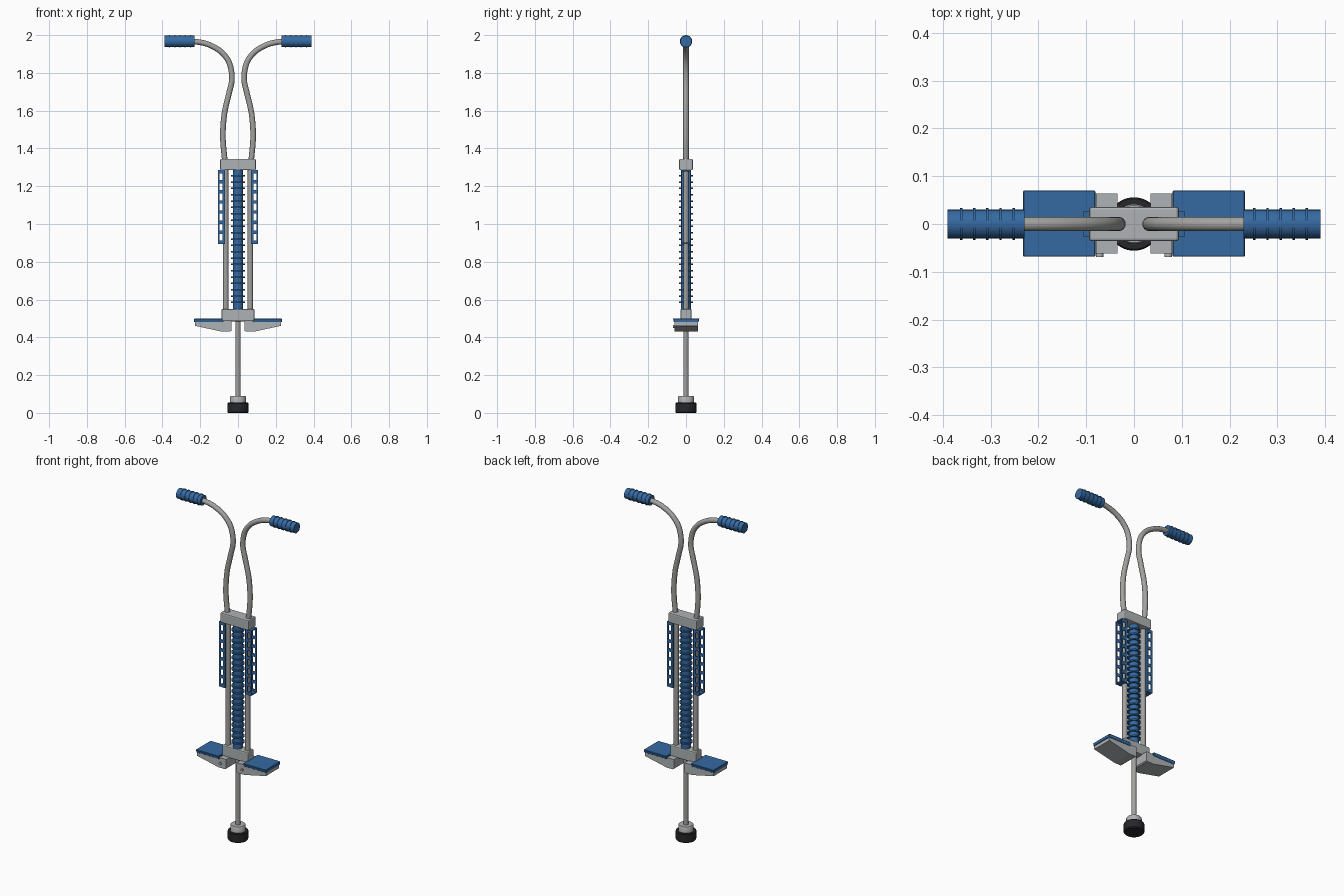
import bpy, bmesh, math
from mathutils import Vector, Matrix

if "Cube" in bpy.data.objects:
    bpy.data.objects.remove(bpy.data.objects["Cube"])


def material(name, rgb):
    m = bpy.data.materials.new(name)
    m.diffuse_color = (*rgb, 1)
    m.use_nodes = True
    m.node_tree.nodes["Principled BSDF"].inputs["Base Color"].default_value = m.diffuse_color
    return m


BLUE = material("blue plastic", (0.036, 0.143, 0.36))
GREY = material("light grey", (0.43, 0.45, 0.46))
STEEL = material("steel tube", (0.36, 0.36, 0.35))
BLACK = material("black rubber", (0.02, 0.02, 0.024))


def finish(name, bm, mat, smooth=False):
    bmesh.ops.recalc_face_normals(bm, faces=bm.faces)
    me = bpy.data.meshes.new(name)
    bm.to_mesh(me)
    bm.free()
    ob = bpy.data.objects.new(name, me)
    bpy.context.collection.objects.link(ob)
    me.materials.append(mat)
    if smooth:
        bpy.ops.object.select_all(action='DESELECT')
        ob.select_set(True)
        bpy.context.view_layer.objects.active = ob
        bpy.ops.object.shade_smooth_by_angle(angle=math.radians(35))
    return ob


def add_box(bm, lo, hi):
    lo, hi = Vector(lo), Vector(hi)
    size = hi - lo
    mat = Matrix.Translation((lo + hi) / 2) @ Matrix.Diagonal((*size, 1))
    return bmesh.ops.create_cube(bm, size=1, matrix=mat)['verts']


def bevel(ob, width, segments=2):
    b = ob.modifiers.new("bevel", 'BEVEL')
    b.width, b.segments = width, segments


def lathe(name, profile, mat, axis='Z', origin=(0, 0, 0), sign=1, sides=28):
    """Revolve (radius, height) points around the chosen axis."""
    bm = bmesh.new()
    rings = []
    for r, h in profile:
        ring = []
        for i in range(sides):
            a = 2 * math.pi * i / sides
            u, v = r * math.cos(a), r * math.sin(a)
            p = {'Z': (u, v, h), 'X': (h * sign, u, v), 'Y': (u, h * sign, v)}[axis]
            ring.append(bm.verts.new(Vector(p) + Vector(origin)))
        rings.append(ring)
    for a, b in zip(rings, rings[1:]):
        for i in range(sides):
            j = (i + 1) % sides
            bm.faces.new((a[i], a[j], b[j], b[i]))
    bm.faces.new(rings[0])
    bm.faces.new(rings[-1])
    return finish(name, bm, mat, True)


def ridged(start, end, r, ridge_r, centres, half):
    """Profile of a rod with raised rings."""
    pts = [(r, start)]
    for c in centres:
        pts += [(r, c - half), (ridge_r, c - half), (ridge_r, c + half), (r, c + half)]
    return pts + [(r, end)]


def tube(name, points, radius, mat):
    """Smooth path swept in the xz plane with a round section."""
    P = [Vector((x, 0, z)) for x, z in points]
    P = [2 * P[0] - P[1]] + P + [2 * P[-1] - P[-2]]
    path = []
    for i in range(1, len(P) - 2):
        a, b, c, d = P[i - 1:i + 3]
        for k in range(6):
            t = k / 6
            path.append(0.5 * (2 * b + (c - a) * t + (2 * a - 5 * b + 4 * c - d) * t ** 2
                               + (3 * b - a - 3 * c + d) * t ** 3))
    path.append(P[-2])
    bm = bmesh.new()
    n, rings = 16, []
    for i, p in enumerate(path):
        t = (path[min(i + 1, len(path) - 1)] - path[max(i - 1, 0)]).normalized()
        side = t.cross(Vector((0, 1, 0)))
        rings.append([bm.verts.new(p + radius * (side * math.cos(2 * math.pi * k / n)
                      + Vector((0, 1, 0)) * math.sin(2 * math.pi * k / n))) for k in range(n)])
    for a, b in zip(rings, rings[1:]):
        for k in range(n):
            bm.faces.new((a[k], a[(k + 1) % n], b[(k + 1) % n], b[k]))
    bm.faces.new(rings[0])
    bm.faces.new(rings[-1])
    return finish(name, bm, mat, True)


# Rubber foot, collar and sliding shaft
lathe("rubber_foot", [(0.052, 0), (0.056, 0.005), (0.056, 0.05), (0.053, 0.054)], BLACK)
lathe("foot_collar", [(0.042, 0.05), (0.042, 0.085), (0.039, 0.09)], GREY)
lathe("shaft", [(0.0135, 0.08), (0.0135, 0.52)], STEEL, sides=20)

# Ribbed sleeve over the spring
ribs = [0.585 + i * 0.67 / 20 for i in range(21)]
lathe("ribbed_sleeve", ridged(0.54, 1.295, 0.027, 0.036, ribs, 0.004), BLUE)

# Top and bottom brackets
for name, x, y, z0, z1 in (("top_bracket", 0.094, 0.036, 1.285, 1.345),
                           ("bottom_bracket", 0.087, 0.029, 0.485, 0.55)):
    bm = bmesh.new()
    add_box(bm, (-x, -y, z0), (x, y, z1))
    bevel(finish(name, bm, GREY), 0.006)

for s, side in ((-1, "left"), (1, "right")):
    # Frame tube, curved handlebar and grip
    lathe("frame_tube_" + side, [(0.0145, 0.53), (0.0145, 1.30)], STEEL,
          origin=(s * 0.065, 0, 0), sides=20)
    bar = [(0.068, 1.32), (0.078, 1.42), (0.08, 1.49), (0.071, 1.59), (0.048, 1.69),
           (0.032, 1.77), (0.045, 1.85), (0.082, 1.905), (0.135, 1.941), (0.19, 1.96),
           (0.25, 1.967)]
    tube("handlebar_" + side, [(s * x, z) for x, z in bar], 0.0148, STEEL)
    rings = [0.252 + i * 0.0275 for i in range(5)]
    lathe("grip_" + side, ridged(0.229, 0.39, 0.030, 0.033, rings, 0.0025), BLUE,
          axis='X', origin=(0, 0, 1.967), sign=s)

    # Channel-shaped guard with ladder-like faces
    bm = bmesh.new()

    def gbox(x0, x1, y0, y1, z0, z1):
        add_box(bm, (min(s * x0, s * x1), y0, z0), (max(s * x0, s * x1), y1, z1))
    lo, hi, holes = 0.895, 1.285, 7
    pitch = (hi - lo - 0.018) / holes
    for y in (-0.026, 0.021):
        gbox(0.069, 0.081, y, y + 0.005, lo, hi)
        gbox(0.098, 0.107, y, y + 0.005, lo, hi)
        for i in range(holes + 1):
            gbox(0.081, 0.098, y, y + 0.005, lo + i * pitch, lo + i * pitch + 0.018)
    gbox(0.069, 0.073, -0.021, 0.021, lo, hi)
    gbox(0.073, 0.107, -0.021, 0.021, lo, lo + 0.006)
    gbox(0.073, 0.107, -0.021, 0.021, hi - 0.006, hi)
    finish("guard_" + side, bm, BLUE)

    # Wedge-shaped step bracket
    bm = bmesh.new()
    outline = [(0.035, 0.49), (0.035, 0.435), (0.042, 0.43), (0.085, 0.43),
               (0.228, 0.461), (0.228, 0.482), (0.08, 0.482), (0.08, 0.49)]
    face = bm.faces.new([bm.verts.new((s * x, -0.062, z)) for x, z in outline])
    ext = bmesh.ops.extrude_face_region(bm, geom=[face])['geom']
    bmesh.ops.translate(bm, vec=(0, 0.126, 0),
                        verts=[v for v in ext if isinstance(v, bmesh.types.BMVert)])
    finish("step_bracket_" + side, bm, GREY)
    lathe("step_bolt_" + side, [(0.008, 0.055), (0.008, 0.069)], GREY, axis='Y',
          origin=(s * 0.072, 0, 0.458), sign=-1, sides=12)

    # Step pad, narrower underneath
    bm = bmesh.new()
    vs = add_box(bm, (min(s * 0.081, s * 0.232), -0.069, 0.480),
                 (max(s * 0.081, s * 0.232), 0.071, 0.500))
    for v in vs:
        if v.co.z < 0.49:
            v.co.y *= 0.92
    bevel(finish("step_pad_" + side, bm, BLUE), 0.002, 1)
